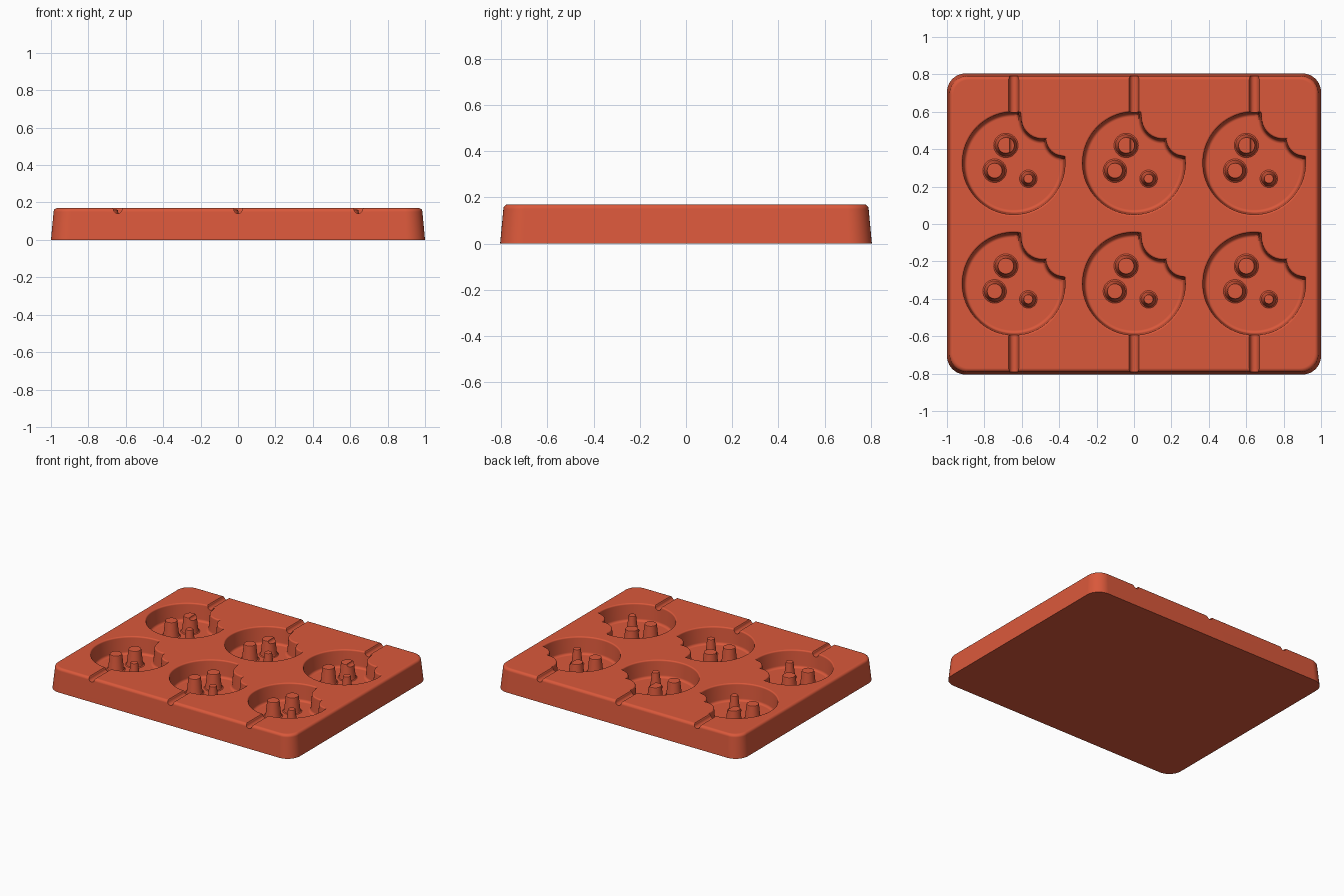
import bpy, bmesh, math
from math import sin, cos, pi

if "Cube" in bpy.data.objects:
    bpy.data.objects.remove(bpy.data.objects["Cube"], do_unlink=True)

TOP, FLOOR = 0.17, 0.045
COLUMNS, ROWS = (-0.643, 0.0, 0.643), (-0.32, 0.325)
CAVITY_R = 0.28
BITES = ((0.155, 0.245, 0.11), (0.27, 0.135, 0.093))     # x, y, radius from cavity centre
PEGS = ((-0.042, 0.095, 0.039), (-0.102, -0.04, 0.037), (0.078, -0.083, 0.021))

silicone = bpy.data.materials.new("terracotta silicone")
silicone.use_nodes = True
color = (0.70, 0.098, 0.043, 1)
silicone.diffuse_color = color
shader = silicone.node_tree.nodes["Principled BSDF"]
shader.inputs["Base Color"].default_value = color
shader.inputs["Roughness"].default_value = 0.6


def loft(bm, rings):
    """Skin a stack of equal rings into a closed solid, bottom to top."""
    loops = [[bm.verts.new(p) for p in ring] for ring in rings]
    for a, b in zip(loops, loops[1:]):
        for i in range(len(a)):
            j = (i + 1) % len(a)
            bm.faces.new((a[i], a[j], b[j], b[i]))
    bm.faces.new(loops[0][::-1])
    bm.faces.new(loops[-1])


def finish(bm, name):
    bmesh.ops.recalc_face_normals(bm, faces=bm.faces)
    mesh = bpy.data.meshes.new(name)
    bm.to_mesh(mesh)
    bm.free()
    mesh.materials.append(silicone)
    obj = bpy.data.objects.new(name, mesh)
    bpy.context.scene.collection.objects.link(obj)
    return obj


def bake(obj):
    """Replace the mesh by its modified result."""
    deps = bpy.context.evaluated_depsgraph_get()
    mesh = bpy.data.meshes.new_from_object(obj.evaluated_get(deps))
    obj.modifiers.clear()
    obj.data = mesh


def cut(obj, cutter):
    mod = obj.modifiers.new("cut", "BOOLEAN")
    mod.operation, mod.solver, mod.object = "DIFFERENCE", "EXACT", cutter
    bake(obj)


def smooth(obj):
    obj.data.shade_smooth()
    obj.data.set_sharp_from_angle(angle=math.radians(35))
    mod = obj.modifiers.new("normals", "WEIGHTED_NORMAL")
    mod.keep_sharp = True
    bake(obj)


def rounded_rect(inset, z, radius=0.1, steps=10):
    hx, hy, r = 1 - inset, 0.805 - inset, radius - inset * 0.5
    ring = []
    for q, (sx, sy) in enumerate(((1, 1), (-1, 1), (-1, -1), (1, -1))):
        for k in range(steps + 1):
            a = (q + k / steps) * pi / 2
            ring.append((sx * (hx - r) + r * cos(a), sy * (hy - r) + r * sin(a), z))
    return ring


def circle(x, y, r, z, n=32):
    return [(x + r * cos(2 * pi * i / n), y + r * sin(2 * pi * i / n), z) for i in range(n)]


def bitten_disc(cx, cy, inset, z, n=144):
    """Disc with two round bites, offset inward by inset."""
    ring = []
    for i in range(n):
        a = 2 * pi * i / n
        r = CAVITY_R - inset
        for bx, by, br in BITES:
            along = bx * cos(a) + by * sin(a)
            off2 = bx * bx + by * by - along * along
            gap = (br + inset) ** 2 - off2
            if along > 0 and gap > 0:
                r = min(r, along - math.sqrt(gap))
        ring.append((cx + r * cos(a), cy + r * sin(a), z))
    return ring


# Tray body: tapered sides and a rolled top edge
bm = bmesh.new()
R = 0.02
arc = [k * pi / 10 for k in range(6)]
loft(bm, [rounded_rect(0, 0)] +
     [rounded_rect(0.014 + R * (1 - cos(a)), TOP - R + R * sin(a)) for a in arc])
tray = finish(bm, "mould_tray")

# Cavity cutter: rounded floor corner, steep wall, rolled rim
bm = bmesh.new()
F, L = 0.018, 0.01
profile = [(0.014 + F * (1 - sin(a)), FLOOR + F * (1 - cos(a))) for a in arc]
profile += [(0.006 - L * (1 - cos(a)), TOP - L + L * sin(a)) for a in arc]
profile.append((-0.004, TOP + 0.03))
centres = [(x, y) for y in ROWS for x in COLUMNS]
for cx, cy in centres:
    loft(bm, [bitten_disc(cx, cy, inset, z) for inset, z in profile])
cavity_cutter = finish(bm, "cavity_cutter")

# Stick channel cutter: U-shaped grooves from the long edges into the cavities
bm = bmesh.new()
W = 0.023
groove = [(-W - 0.004, TOP + 0.03), (-W - 0.004, TOP)]
groove += [(-W * cos(k * pi / 10), TOP - 0.006 - W * sin(k * pi / 10)) for k in range(11)]
groove += [(W + 0.004, TOP), (W + 0.004, TOP + 0.03)]
for x in COLUMNS:
    for y0, y1 in ((-0.9, -0.54), (0.38, 0.9)):
        loft(bm, [[(x + u, y, z) for u, z in groove] for y in (y0, y1)])
channel_cutter = finish(bm, "channel_cutter")

cut(tray, cavity_cutter)
cut(tray, channel_cutter)
smooth(tray)

# Chip pegs: three tapered posts with flared feet in each cavity
for n, (cx, cy) in enumerate(centres, 1):
    bm = bmesh.new()
    for px, py, r in PEGS:
        outline = ((0.03, FLOOR - 0.005), (0.026, FLOOR), (0.019, FLOOR + 0.004),
                   (0.015, FLOOR + 0.014), (0.005, TOP - 0.017),
                   (0.003, TOP - 0.011), (-0.002, TOP - 0.008))
        loft(bm, [circle(cx + px, cy + py, r + d, z) for d, z in outline])
    pegs = finish(bm, "chip_pegs_%d" % n)
    if cy > 0:
        cut(pegs, channel_cutter)
    smooth(pegs)

for cutter in (cavity_cutter, channel_cutter):
    bpy.data.objects.remove(cutter, do_unlink=True)
